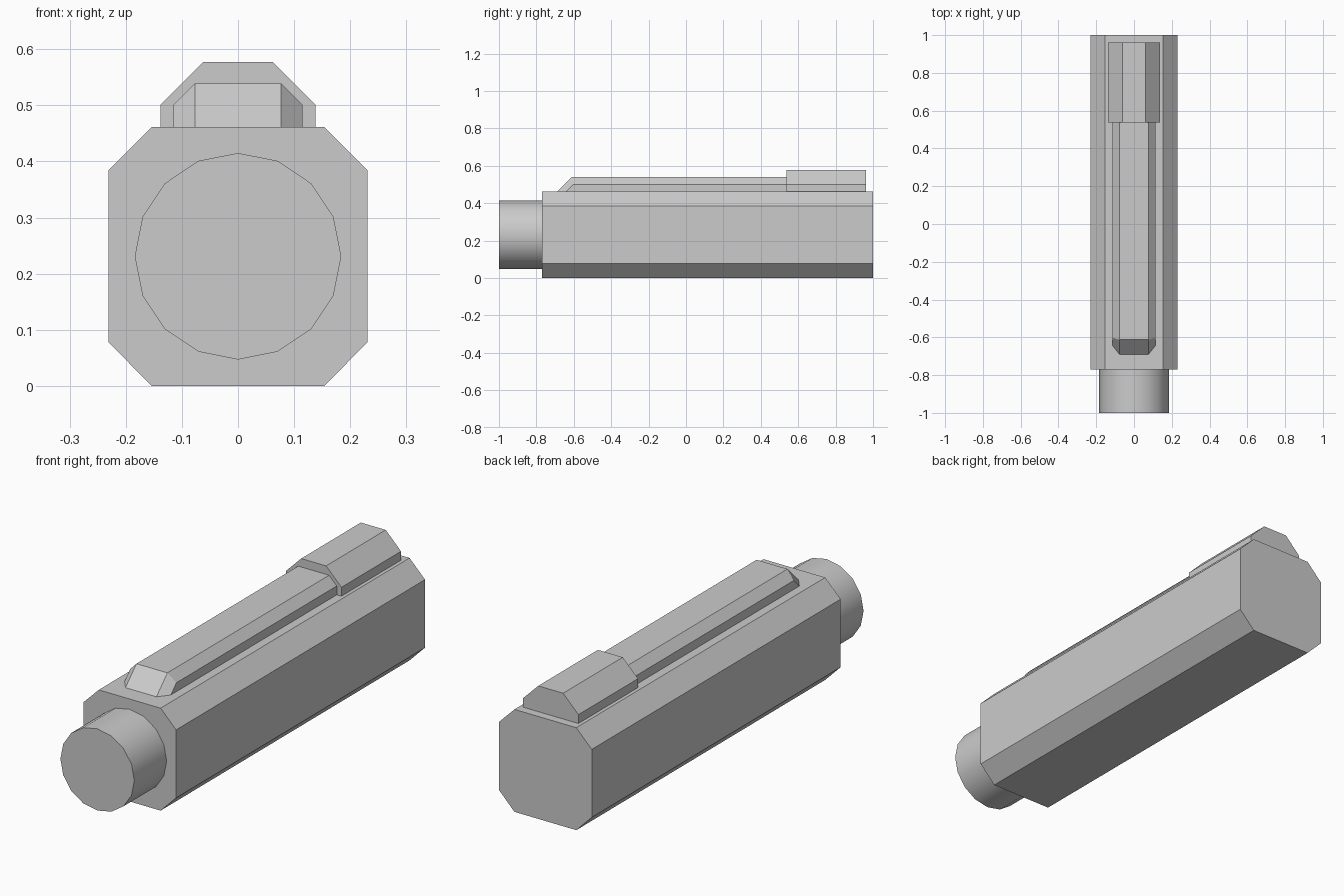
import bpy, bmesh, math

cube = bpy.data.objects.get("Cube")
if cube:
    bpy.data.objects.remove(cube, do_unlink=True)

grey = bpy.data.materials.new("plain grey")
grey.use_nodes = True
color = (0.6, 0.6, 0.6, 1)
grey.diffuse_color = color
grey.node_tree.nodes["Principled BSDF"].inputs["Base Color"].default_value = color


def prism(name, half, fronts, back, caps=None):
    """Mirror a half profile of (x, z), listed bottom to top, and run it along y.
    fronts gives the front y of each half point; caps lists the front faces."""
    profile = half + [(-x, z) for x, z in reversed(half)]
    starts = fronts + fronts[::-1]
    count = len(profile)
    bm = bmesh.new()
    front = [bm.verts.new((x, y, z)) for (x, z), y in zip(profile, starts)]
    rear = [bm.verts.new((x, back, z)) for x, z in profile]
    for i in range(count):
        j = (i + 1) % count
        bm.faces.new((front[i], front[j], rear[j], rear[i]))
    for cap in caps or [range(count)]:
        bm.faces.new([front[i] for i in cap])
    bm.faces.new(rear)
    bmesh.ops.recalc_face_normals(bm, faces=bm.faces)
    mesh = bpy.data.meshes.new(name)
    bm.to_mesh(mesh)
    bm.free()
    mesh.materials.append(grey)
    obj = bpy.data.objects.new(name, mesh)
    bpy.context.collection.objects.link(obj)
    return obj


# Long chamfered body
deck = 0.461
prism("body", [(0.154, 0), (0.231, 0.078), (0.231, 0.384), (0.154, deck)],
      [-0.77] * 4, 1)

# Raised rail with a sloped, bevelled nose
prism("top_rail", [(0.077, deck), (0.115, deck), (0.115, 0.501), (0.077, 0.539)],
      [-0.69, -0.642, -0.602, -0.612], 0.56,
      [(0, 3, 4, 7), (0, 1, 2, 3), (4, 5, 6, 7)])

# Rear block over the end of the rail
prism("rear_block", [(0.138, deck), (0.138, 0.501), (0.062, 0.577)],
      [0.538] * 3, 0.962)

# Round barrel at the front, sunk slightly into the body
bpy.ops.mesh.primitive_cylinder_add(vertices=16, radius=0.184, depth=0.24,
                                    location=(0, -0.88, 0.231),
                                    rotation=(math.pi / 2, 0, 0))
barrel = bpy.context.object
barrel.name = "barrel"
barrel.data.materials.append(grey)
bpy.ops.object.shade_smooth_by_angle(angle=math.radians(40))
